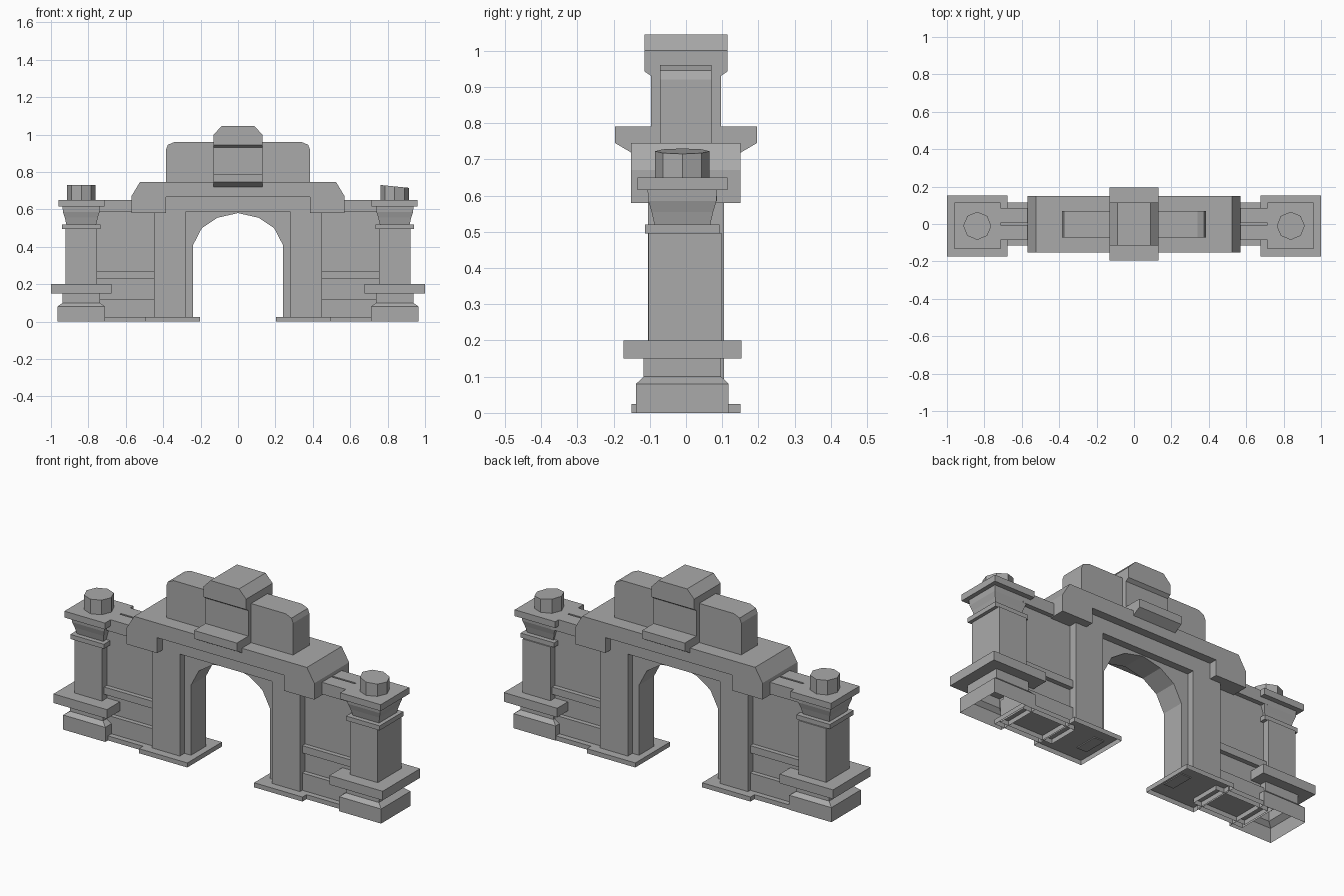
import bpy, bmesh, math

if "Cube" in bpy.data.objects:
    bpy.data.objects.remove(bpy.data.objects["Cube"])

stone = bpy.data.materials.new("grey_stone")
stone.diffuse_color = (0.4, 0.4, 0.4, 1)
stone.use_nodes = True
stone.node_tree.nodes["Principled BSDF"].inputs["Base Color"].default_value = stone.diffuse_color


def finish(bm, name, open_bottom=False):
    bmesh.ops.recalc_face_normals(bm, faces=bm.faces)
    if open_bottom:
        low = min(v.co.z for v in bm.verts)
        under = [f for f in bm.faces if all(abs(v.co.z - low) < 1e-5 for v in f.verts)]
        bmesh.ops.delete(bm, geom=under, context='FACES')
    me = bpy.data.meshes.new(name)
    bm.to_mesh(me)
    bm.free()
    me.materials.append(stone)
    ob = bpy.data.objects.new(name, me)
    bpy.context.collection.objects.link(ob)
    return ob


def extrude(name, pts, a, b, axis, open_bottom=False):
    """Extrude a closed profile: axis 'y' takes (x, z) points, 'x' takes (y, z)."""
    bm = bmesh.new()
    place = (lambda p, d: (p[0], d, p[1])) if axis == 'y' else (lambda p, d: (d, p[0], p[1]))
    face = bm.faces.new([bm.verts.new(place(p, a)) for p in pts])
    res = bmesh.ops.extrude_face_region(bm, geom=[face], use_keep_orig=True)
    for v in [g for g in res['geom'] if isinstance(g, bmesh.types.BMVert)]:
        v.co = place((v.co.x if axis == 'y' else v.co.y, v.co.z), b)
    return finish(bm, name, open_bottom)


def box(name, x, y, z, open_bottom=False):
    x = sorted(x)
    return extrude(name, [(x[0], z[0]), (x[1], z[0]), (x[1], z[1]), (x[0], z[1])],
                   y[0], y[1], 'y', open_bottom)


def stack(name, cx, cy, levels, open_bottom=False):
    """Rectangular loft through (z, half x, half y) levels."""
    bm = bmesh.new()
    rings = [[bm.verts.new((cx + sx * hx, cy + sy * hy, z))
              for sx, sy in ((-1, -1), (1, -1), (1, 1), (-1, 1))] for z, hx, hy in levels]
    for r, s in zip(rings, rings[1:]):
        for i in range(4):
            bm.faces.new((r[i], r[(i + 1) % 4], s[(i + 1) % 4], s[i]))
    bm.faces.new(rings[0])
    bm.faces.new(rings[-1])
    return finish(bm, name, open_bottom)


for side, s in (("left", -1), ("right", 1)):
    cx, cy = s * 0.838, -0.01
    # End pillar, bottom to top
    stack(side + "_pillar_base", cx, cy,
          [(0, .128, .128), (.08, .128, .128), (.10, .10, .107), (.15, .10, .107)], True)
    stack(side + "_pillar_plate", cx, cy, [(.15, .162, .163), (.20, .162, .163)])
    stack(side + "_pillar_shaft", cx, -0.002, [(.20, .084, .102), (.495, .084, .102)])
    stack(side + "_pillar_collar", cx, cy, [(.495, .102, .103), (.52, .102, .103)])
    stack(side + "_pillar_capital", cx, cy,
          [(.52, .080, .077), (.555, .088, .085), (.585, .098, .094), (.615, .10, .096)])
    stack(side + "_pillar_cap", cx, cy, [(.615, .123, .124), (.65, .123, .124)])
    bm = bmesh.new()
    bmesh.ops.create_cone(bm, cap_ends=True, segments=8, radius1=.075, radius2=.075, depth=.08)
    bmesh.ops.translate(bm, verts=bm.verts, vec=(cx, cy, .69))
    for v in bm.verts:
        if v.co.z > .7:
            v.co.z -= .1 * (v.co.x - cx + .075) if s > 0 else 0
    finish(bm, side + "_pillar_knob")

    # Side wall with plinth, ledge and coping rails
    wx = (s * .44, s * .76)
    box(side + "_wall", wx, (-.06, .06), (.12, .60))
    box(side + "_wall_plinth", wx, (-.085, .085), (.0, .12), True)
    box(side + "_wall_foot", (s * .49, s * .77), (-.115, .115), (0, .025), True)
    box(side + "_wall_ledge", wx, (-.085, .085), (.23, .27))
    box(side + "_coping", (s * .50, s * .76), (-.085, .085), (.585, .625))
    for y in (-.085, .005):
        box(side + "_coping_rail", (s * .50, s * .76), (y, y + .08), (.625, .65))

    # Gate pier and its foot
    box(side + "_pier_foot", (s * .203, s * .497), (-.15, .15), (0, .025), True)
    box(side + "_pier", (s * .28, s * .45), (-.105, .105), (.025, .60), True)

# Arch wall with a faceted opening
half = [(.24, .02), (.24, .41), (.193, .50), (.11, .555)]
opening = half + [(0, .58)] + [(-x, z) for x, z in reversed(half)]
extrude("arch_wall", opening + [(-.30, .02), (-.30, .665), (.30, .665), (.30, .02)],
        -.065, .065, 'y')
box("lintel", (-.385, .385), (-.105, .105), (.585, .67))

# Main beam with dropped ends and chamfered shoulders
beam = [(.385, .665), (.385, .58), (.57, .58), (.57, .67), (.525, .745)]
extrude("main_beam", beam + [(-x, z) for x, z in reversed(beam)], -.152, .15, 'y')

# Upper tier
tier = [(.385, .74), (.385, .92), (.375, .945), (.34, .96)]
extrude("upper_tier", tier + [(-x, z) for x, z in reversed(tier)], -.072, .07, 'y')

# Keystone body, sloped ledge and chamfered cap
box("keystone_body", (-.13, .13), (-.096, .096), (.75, .945))
ledge = [(.15, .718), (.196, .745), (.196, .79)]
extrude("keystone_ledge", ledge + [(-y, z) for y, z in reversed(ledge)], -.13, .13, 'x')
stack("keystone_cap", 0, 0,
      [(.93, .13, .096), (.943, .13, .115), (1.0, .13, .115), (1.045, .087, .115)])
